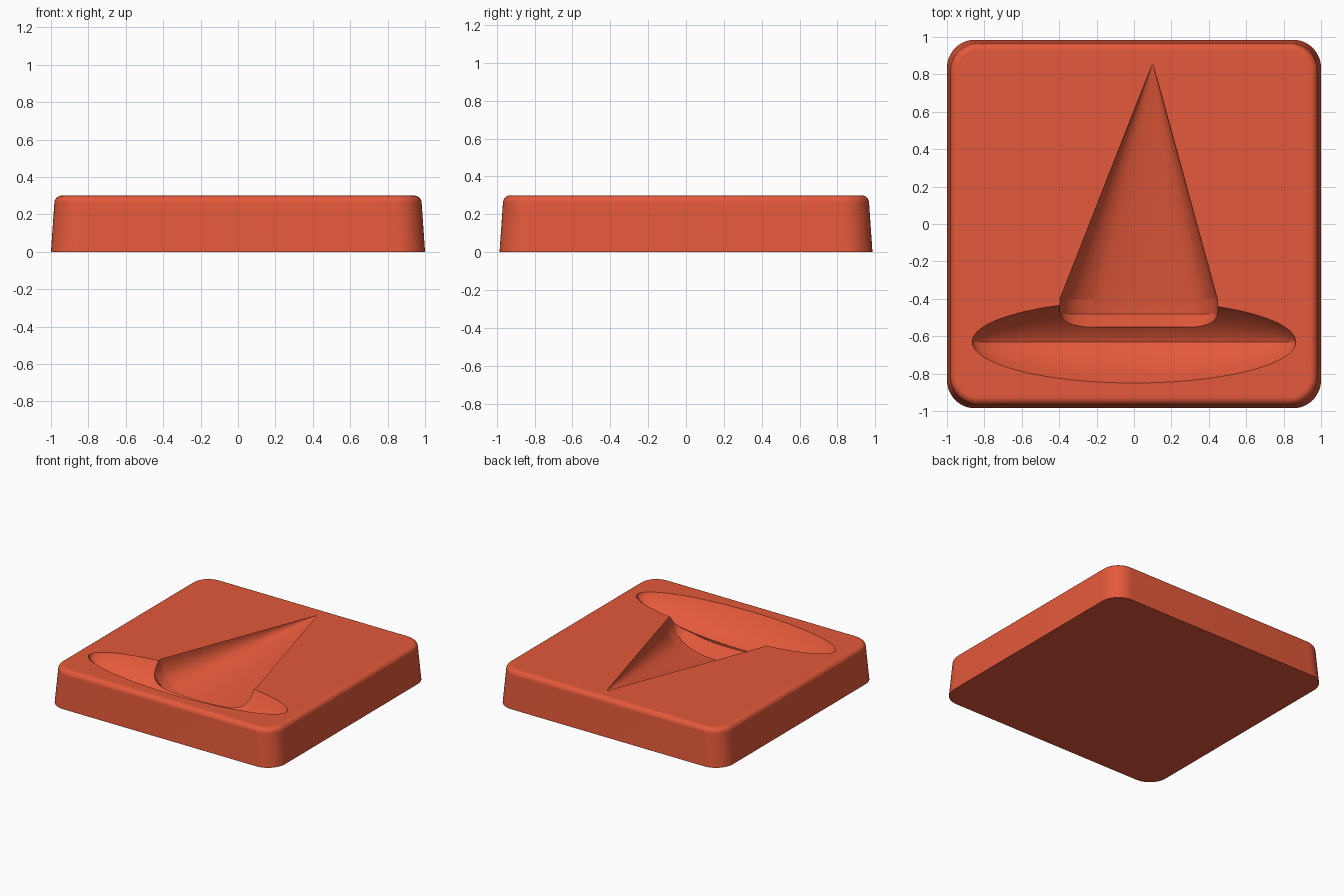
import bpy, bmesh, math

cube = bpy.data.objects.get("Cube")
if cube:
    bpy.data.objects.remove(cube, do_unlink=True)

TOP = 0.3

# Single clay colour
clay = bpy.data.materials.new("orange_red")
clay.use_nodes = True
colour = (0.77, 0.1, 0.043, 1)
clay.diffuse_color = colour
bsdf = next(n for n in clay.node_tree.nodes if n.type == 'BSDF_PRINCIPLED')
bsdf.inputs["Base Color"].default_value = colour
bsdf.inputs["Roughness"].default_value = 0.7


def loft(name, rings):
    """Closed solid skinned over rings with equal point counts."""
    bm = bmesh.new()
    rows = [[bm.verts.new(p) for p in ring] for ring in rings]
    n = len(rows[0])
    for a, b in zip(rows, rows[1:]):
        for i in range(n):
            j = (i + 1) % n
            bm.faces.new((a[i], a[j], b[j], b[i]))
    bm.faces.new(rows[0])
    bm.faces.new(rows[-1])
    bmesh.ops.recalc_face_normals(bm, faces=bm.faces)
    mesh = bpy.data.meshes.new(name)
    bm.to_mesh(mesh)
    bm.free()
    mesh.materials.append(clay)
    obj = bpy.data.objects.new(name, mesh)
    bpy.context.collection.objects.link(obj)
    return obj


def rounded_rect(inset, z, radius, steps=12):
    hx, hy = 1 - inset - radius, 0.985 - inset - radius
    ring = []
    for k, (sx, sy) in enumerate([(1, 1), (-1, 1), (-1, -1), (1, -1)]):
        for i in range(steps + 1):
            a = math.pi / 2 * (k + i / steps)
            ring.append((sx * hx + radius * math.cos(a),
                         sy * hy + radius * math.sin(a), z))
    return ring


# Block: drafted sides, rounded upper rim
rim = 0.04
rings = [rounded_rect(0, 0, 0.15)]
for i in range(13):
    a = math.pi / 2 * i / 12
    inset = 0.018 + rim * (1 - math.cos(a))
    rings.append(rounded_rect(inset, TOP - rim + rim * math.sin(a), 0.168 - inset))
rings.append(rounded_rect(0.065, TOP, 0.1))
block = loft("mould_block", rings)


# Hat cone recess: U-shaped section tapering to the tip
def cone_ring(cx, half, depth, y, steps=64, power=2.6):
    ring = [(cx + half, y, TOP + 0.1)]
    for i in range(steps + 1):
        a = math.pi * i / steps
        c, s = math.cos(a), max(0, math.sin(a))
        ring.append((cx + half * math.copysign(abs(c) ** (2 / power), c), y,
                     TOP - depth * s ** (2 / power)))
    return ring + [(cx - half, y, TOP + 0.1)]


cone = loft("cone_cutter", [
    cone_ring(0.1, 0.002, 0.001, 0.855),
    cone_ring(0.025, 0.42, 0.255, -0.4),
    cone_ring(0.025, 0.425, 0.26, -0.48),
    cone_ring(0.025, 0.42, 0.17, -0.552)])


# Brim recess: long ellipse with a creased keel
def brim_ring(t, steps=24):
    x, w = -0.865 * math.cos(t), max(0.01, math.sin(t))
    ring = [(x, -0.63 - 0.22 * w, TOP + 0.1)]
    for i in range(-steps, steps + 1):
        v = i / steps
        depth = 0.2 * w * (1 - 0.4 * abs(v) - 0.6 * v * v)
        ring.append((x, -0.63 + 0.22 * w * v, TOP - depth))
    return ring + [(x, -0.63 + 0.22 * w, TOP + 0.1)]


brim = loft("brim_cutter", [brim_ring(math.pi * i / 64) for i in range(65)])

# Carve both recesses into the block
bpy.ops.object.select_all(action='DESELECT')
bpy.context.view_layer.objects.active = block
block.select_set(True)
for cutter in (brim, cone):
    cutter.hide_render = True
    mod = block.modifiers.new("carve", 'BOOLEAN')
    mod.operation = 'DIFFERENCE'
    mod.solver = 'EXACT'
    mod.object = cutter
    bpy.ops.object.modifier_apply(modifier=mod.name)
    bpy.data.objects.remove(cutter, do_unlink=True)

bpy.ops.object.shade_smooth_by_angle(angle=math.radians(10))
